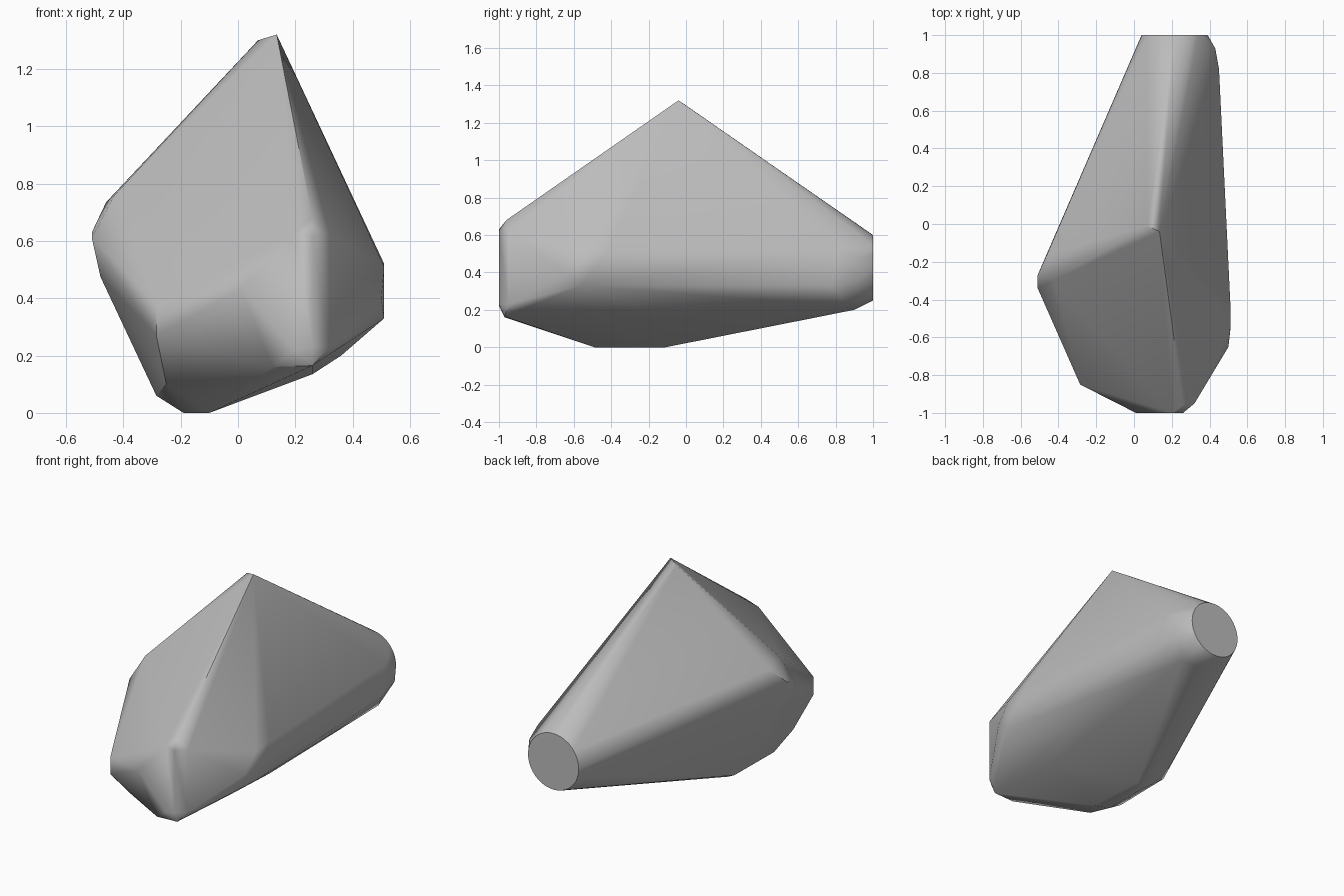
import bpy
import bmesh
import math

default_cube = bpy.data.objects.get("Cube")
if default_cube:
    bpy.data.objects.remove(default_cube, do_unlink=True)


def make_material(name, color):
    material = bpy.data.materials.new(name)
    material.use_nodes = True
    material.diffuse_color = color
    shader = material.node_tree.nodes["Principled BSDF"]
    shader.inputs["Base Color"].default_value = color
    return material


def ring(center, radius, count):
    """Points of a disc that faces along y."""
    cx, cy, cz = center
    angles = [math.tau * i / count for i in range(count)]
    return [(cx + radius * math.cos(a), cy, cz + radius * math.sin(a)) for a in angles]


def hull_object(name, corners, material):
    """Wrap corner points in one convex shell and merge flat triangles."""
    bm = bmesh.new()
    for corner in corners:
        bm.verts.new(corner)
    result = bmesh.ops.convex_hull(bm, input=bm.verts[:])
    unused = {g for g in result["geom_interior"] + result["geom_unused"]
              if isinstance(g, bmesh.types.BMVert)}
    bmesh.ops.delete(bm, geom=list(unused), context="VERTS")
    bmesh.ops.dissolve_limit(bm, angle_limit=math.radians(1.5),
                             verts=bm.verts[:], edges=bm.edges[:])
    bmesh.ops.recalc_face_normals(bm, faces=bm.faces[:])
    mesh = bpy.data.meshes.new(name)
    bm.to_mesh(mesh)
    bm.free()
    mesh.materials.append(material)
    obj = bpy.data.objects.new(name, mesh)
    bpy.context.collection.objects.link(obj)
    return obj


# Round flat end at the back
back_disc = ring((.215, 1, .425), .175, 40)

# Peak and the flat nose with its chamfered rim
peak = [(.07, -.01, 1.3), (.135, -.04, 1.32)]
nose = [(.01, -1, .43), (.2, -1, .63), (.26, -1, .62), (.26, -1, .23), (.2, -1, .22)]
nose_rim = [(.26, -.96, .68), (.32, -.95, .62), (.32, -.95, .23),
            (.26, -.97, .165), (.12, -.97, .16)]

# Straight wall on the left side, rounded toward the back disc
left_wall = [(.51, -.56, .33), (.5, -.65, .4), (.51, -.55, .51), (.51, -.42, .52),
             (.45, .78, .33), (.45, .82, .52), (.43, .93, .36), (.43, .93, .48)]

# Corner cluster on the right side
right_corner = [(-.51, -.34, .61), (-.51, -.27, .63), (-.46, -.16, .735),
                (-.43, -.3, .76), (-.48, -.33, .475),
                (-.285, -.85, .27), (-.285, -.85, .38)]

# Small resting facet and the sloping underside
underside = [(-.19, -.15, 0), (-.12, -.11, 0), (-.1, -.49, 0), (-.19, -.45, 0),
             (-.285, -.46, .06), (-.285, -.07, .065), (-.25, -.7, .1),
             (.26, -.45, .135), (.36, -.2, .2), (.36, .87, .215), (.25, .9, .2)]

rock_grey = make_material("rock_grey", (.5, .5, .5, 1))
corners = back_disc + peak + nose + nose_rim + left_wall + right_corner + underside
shell = hull_object("faceted_shell", corners, rock_grey)

# Soft facets with crisp edges only at the strong turns
bpy.ops.object.select_all(action="DESELECT")
shell.select_set(True)
bpy.context.view_layer.objects.active = shell
bpy.ops.object.shade_smooth_by_angle(angle=math.radians(35))
weighting = shell.modifiers.new("weighted_normals", "WEIGHTED_NORMAL")
weighting.keep_sharp = True
